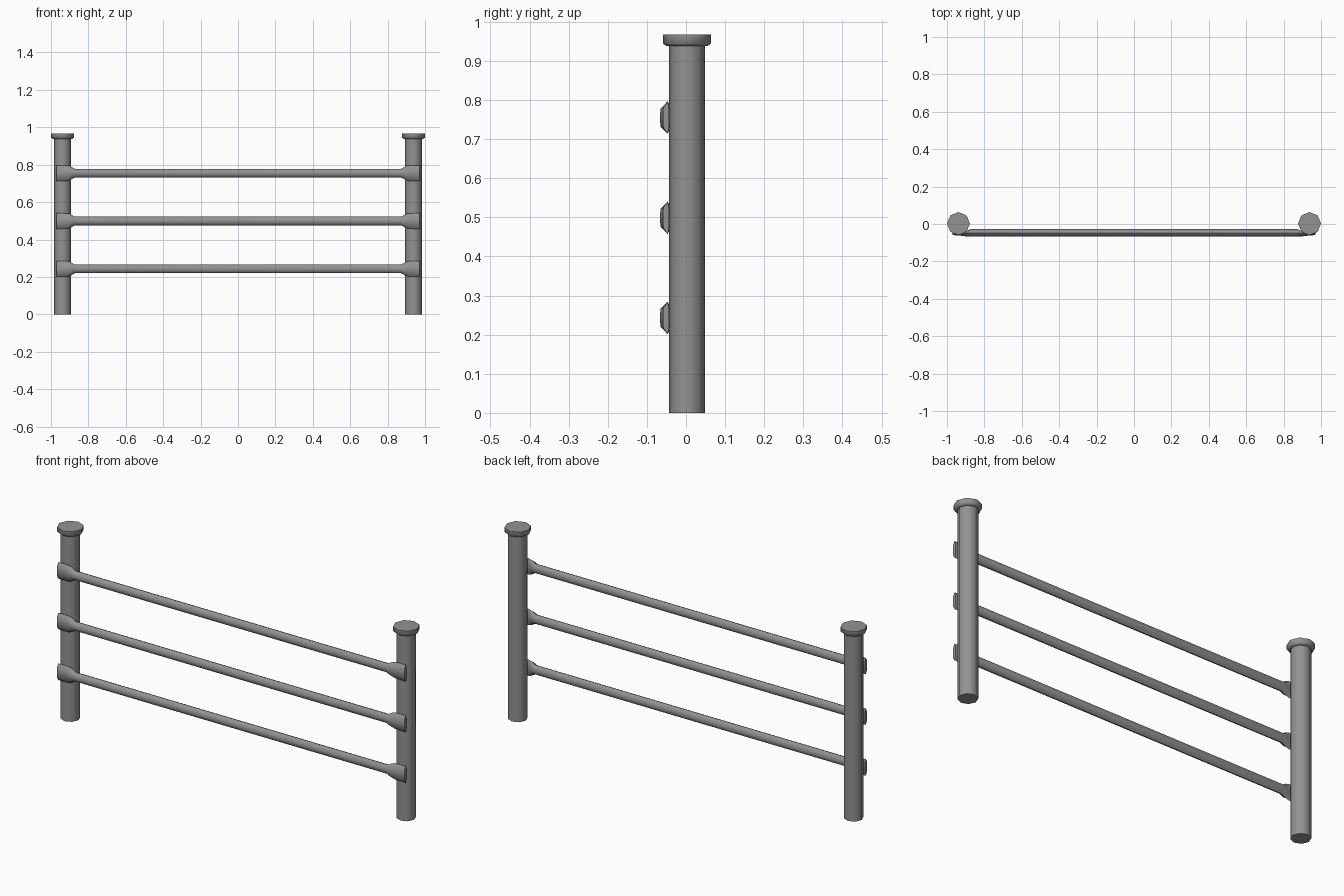
import bpy, bmesh
from math import pi, sin, cos, radians

if "Cube" in bpy.data.objects:
    bpy.data.objects.remove(bpy.data.objects["Cube"])

grey = bpy.data.materials.new("dark_grey_metal")
grey.diffuse_color = (0.29, 0.29, 0.29, 1)
grey.use_nodes = True
grey.node_tree.nodes["Principled BSDF"].inputs["Base Color"].default_value = grey.diffuse_color


def loft(name, rings):
    """Skin equal-sized point rings, close both ends."""
    bm = bmesh.new()
    loops = [[bm.verts.new(p) for p in ring] for ring in rings]
    n = len(loops[0])
    for a, b in zip(loops, loops[1:]):
        for i in range(n):
            j = (i + 1) % n
            bm.faces.new((a[i], a[j], b[j], b[i]))
    bm.faces.new(loops[0])
    bm.faces.new(loops[-1])
    bmesh.ops.recalc_face_normals(bm, faces=bm.faces)
    mesh = bpy.data.meshes.new(name)
    bm.to_mesh(mesh)
    bm.free()
    mesh.materials.append(grey)
    ob = bpy.data.objects.new(name, mesh)
    bpy.context.collection.objects.link(ob)
    bpy.ops.object.select_all(action='DESELECT')
    ob.select_set(True)
    bpy.context.view_layer.objects.active = ob
    bpy.ops.object.shade_smooth_by_angle(angle=radians(50))
    return ob


def post_ring(x, r, z):
    # eight-sided, corners on the axes
    return [(x + r * cos(pi * i / 4), 0.0025 + r * sin(pi * i / 4), z)
            for i in range(8)]


def rail_ring(x, z, back, front, rz, dy, dz):
    # eight-sided section with separate back and front depth
    shape = [(back, 0), (back * dy, dz), (0, 1), (-front * dy, dz),
             (-front, 0), (-front * dy, -dz), (0, -1), (back * dy, -dz)]
    return [(x, -0.047 + u, z + rz * v) for u, v in shape]


# Posts and their caps
for side, sx in (("left", -1), ("right", 1)):
    x = 0.9385 * sx
    loft(side + "_post", [post_ring(x, 0.0457, 0), post_ring(x, 0.0457, 0.945)])
    loft(side + "_post_cap", [post_ring(x, 0.053, 0.938), post_ring(x, 0.0615, 0.945),
                              post_ring(x, 0.0615, 0.967)])

# Rails: round tubes with flattened ends, flat against the posts
for label, z in (("lower", 0.243), ("middle", 0.499), ("upper", 0.755)):
    end = [(0.971, 0.004, 0.012, 0.042, 0.92, 0.6),
           (0.91, 0.006, 0.017, 0.041, 0.92, 0.6),
           (0.895, 0.011, 0.020, 0.036, 0.9, 0.65),
           (0.872, 0.020, 0.020, 0.023, 0.707, 0.707)]
    left = [rail_ring(-x, z, *s) for x, *s in end]
    right = [rail_ring(x, z, *s) for x, *s in reversed(end)]
    loft(label + "_rail", left + right)
